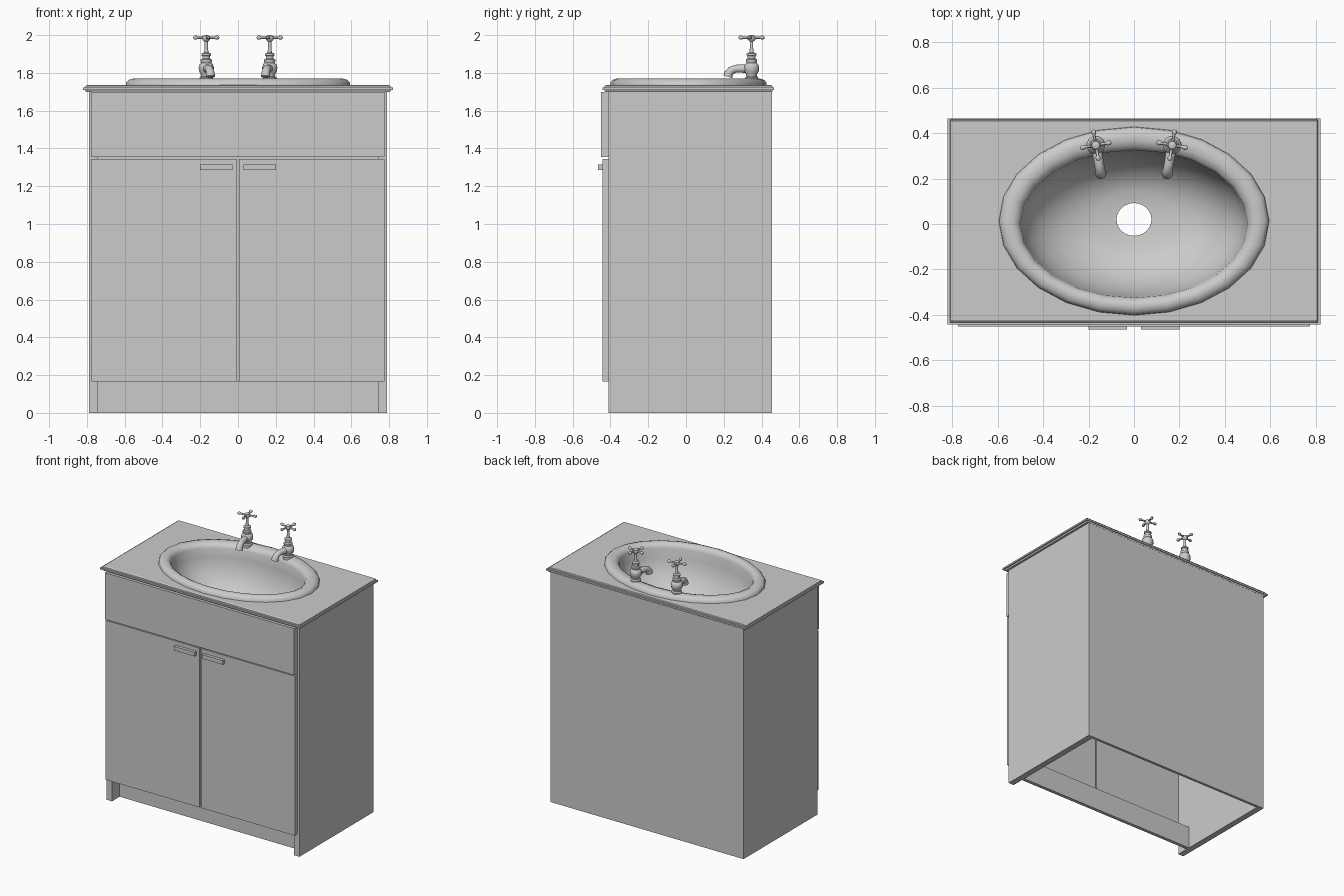
import bpy, bmesh, math
from mathutils import Vector, Matrix

if "Cube" in bpy.data.objects:
    bpy.data.objects.remove(bpy.data.objects["Cube"])


def finish(name, bm, smooth=False):
    bmesh.ops.recalc_face_normals(bm, faces=bm.faces)
    me = bpy.data.meshes.new(name)
    bm.to_mesh(me)
    bm.free()
    ob = bpy.data.objects.new(name, me)
    bpy.context.collection.objects.link(ob)
    if smooth:
        bpy.ops.object.select_all(action='DESELECT')
        ob.select_set(True)
        bpy.context.view_layer.objects.active = ob
        bpy.ops.object.shade_smooth_by_angle(angle=math.radians(40))
    return ob


def box(name, x0, x1, y0, y1, z0, z1):
    bm = bmesh.new()
    bmesh.ops.create_cube(bm, size=1)
    for v in bm.verts:
        v.co = ((x0 + x1) / 2 + v.co.x * (x1 - x0),
                (y0 + y1) / 2 + v.co.y * (y1 - y0),
                (z0 + z1) / 2 + v.co.z * (z1 - z0))
    return finish(name, bm)


def loft(bm, rings, caps=False):
    """Skin a list of closed point rings; returns the rings of vertices."""
    vr = [[bm.verts.new(p) for p in r] for r in rings]
    n = len(vr[0])
    for a, b in zip(vr, vr[1:]):
        for i in range(n):
            j = (i + 1) % n
            bm.faces.new((a[i], a[j], b[j], b[i]))
    if caps:
        bm.faces.new(vr[0])
        bm.faces.new(vr[-1])
    return vr


def ellipse(a, b, cy, z, n):
    return [(a * math.cos(2 * math.pi * i / n), cy + b * math.sin(2 * math.pi * i / n), z)
            for i in range(n)]


def tube(bm, path, n=12):
    """Round tube in the YZ plane along (y, z, radius) points."""
    rings = []
    for i, (y, z, r) in enumerate(path):
        p, q = path[max(i - 1, 0)], path[min(i + 1, len(path) - 1)]
        d = Vector((0, q[0] - p[0], q[1] - p[1])).normalized()
        u, w = Vector((1, 0, 0)), d.cross(Vector((1, 0, 0)))
        rings.append([Vector((0, y, z)) + r * (u * math.cos(t) + w * math.sin(t))
                      for t in (2 * math.pi * k / n for k in range(n))])
    return [v for ring in loft(bm, rings, True) for v in ring]


# Cabinet carcass, open underneath
box("back_panel", -0.79, 0.79, 0.435, 0.455, 0, 1.70)
box("plinth", -0.745, 0.745, -0.32, -0.295, 0, 0.165)
box("drawer_front", -0.775, 0.775, -0.45, -0.41, 1.355, 1.70)
for s, side in ((-1, "left"), (1, "right")):
    def pair(name, a, b, *yz):
        box(f"{side}_{name}", *sorted((s * a, s * b)), *yz)
    pair("side_panel", 0.745, 0.79, -0.41, 0.435, 0, 1.70)
    pair("door", 0.006, 0.775, -0.443, -0.41, 0.165, 1.345)
    pair("door_handle", 0.03, 0.20, -0.465, -0.443, 1.285, 1.315)

# Stepped countertop with an oval opening
bm = bmesh.new()
steps = [(0.015, 1.70), (0.01, 1.71), (0, 1.71), (0, 1.722),
         (0.01, 1.722), (0.012, 1.73), (0.02, 1.735)]
edge = loft(bm, [[(-0.82 + d, -0.443 + d, z), (0.82 - d, -0.443 + d, z),
                  (0.82 - d, 0.465 - d * 0.6, z), (-0.82 + d, 0.465 - d * 0.6, z)]
                 for d, z in steps])
hole = loft(bm, [ellipse(0.55, 0.375, 0.013, z, 24) for z in (1.70, 1.735)])
for k in (0, -1):
    es = [bm.edges.get((r[i], r[i - 1])) for r in (edge[k], hole[k]) for i in range(len(r))]
    bmesh.ops.triangle_fill(bm, edges=es, use_beauty=True)
finish("countertop", bm)

# Oval basin: rolled rim, bowl and open drain
rim = [(0.595, 0.415, 0.013, 1.733), (0.592, 0.412, 0.013, 1.75), (0.578, 0.40, 0.013, 1.763),
       (0.555, 0.38, 0.011, 1.77), (0.53, 0.357, 0.007, 1.768), (0.51, 0.335, 0.002, 1.757),
       (0.50, 0.325, 0.0, 1.735)]
for i in range(1, 9):
    t = i / 8
    c = math.cos(t * math.pi / 2 * 0.93) ** 0.9
    k = (c - math.cos(math.pi / 2 * 0.93) ** 0.9) / (1 - math.cos(math.pi / 2 * 0.93) ** 0.9)
    rim.append((0.077 + 0.423 * k, 0.072 + 0.253 * k, 0.02 * t,
                1.735 - 0.33 * math.sin(t * math.pi / 2)))
bm = bmesh.new()
loft(bm, [ellipse(*r, 24) for r in rim])
finish("basin", bm, True)

# Pillar taps with cross handles
body = [(0.036, 1.755), (0.036, 1.775), (0.028, 1.782), (0.03, 1.795), (0.039, 1.808),
        (0.041, 1.83), (0.036, 1.845), (0.027, 1.853), (0.03, 1.86), (0.03, 1.87),
        (0.021, 1.875), (0.021, 1.89), (0.026, 1.893), (0.026, 1.902), (0.012, 1.908),
        (0.009, 1.93), (0.009, 1.965), (0.02, 1.975), (0.022, 1.985), (0.017, 1.996), (0.006, 2.0)]
spout = [(0, 1.82, 0.024), (-0.05, 1.823, 0.022), (-0.085, 1.822, 0.021),
         (-0.11, 1.812, 0.022), (-0.123, 1.795, 0.024), (-0.127, 1.78, 0.025)]
arm = [(0, 1.985, 0.007), (0.045, 1.986, 0.006), (0.052, 1.987, 0.010),
       (0.062, 1.987, 0.011), (0.069, 1.987, 0.006)]
for s, side in ((-1, "left"), (1, "right")):
    bm = bmesh.new()
    loft(bm, [ellipse(r, r, 0, z, 16) for r, z in body], True)
    tube(bm, spout)
    for k in range(4):
        vs = tube(bm, arm, 8)
        bmesh.ops.rotate(bm, verts=vs, cent=(0, 0, 0),
                         matrix=Matrix.Rotation(k * math.pi / 2, 3, 'Z'))
    bmesh.ops.rotate(bm, verts=bm.verts, cent=(0, 0, 0),
                     matrix=Matrix.Rotation(-s * math.radians(10), 3, 'Z'))
    bmesh.ops.translate(bm, verts=bm.verts, vec=(s * 0.168, 0.347, 0))
    finish(f"{side}_tap", bm, True)
